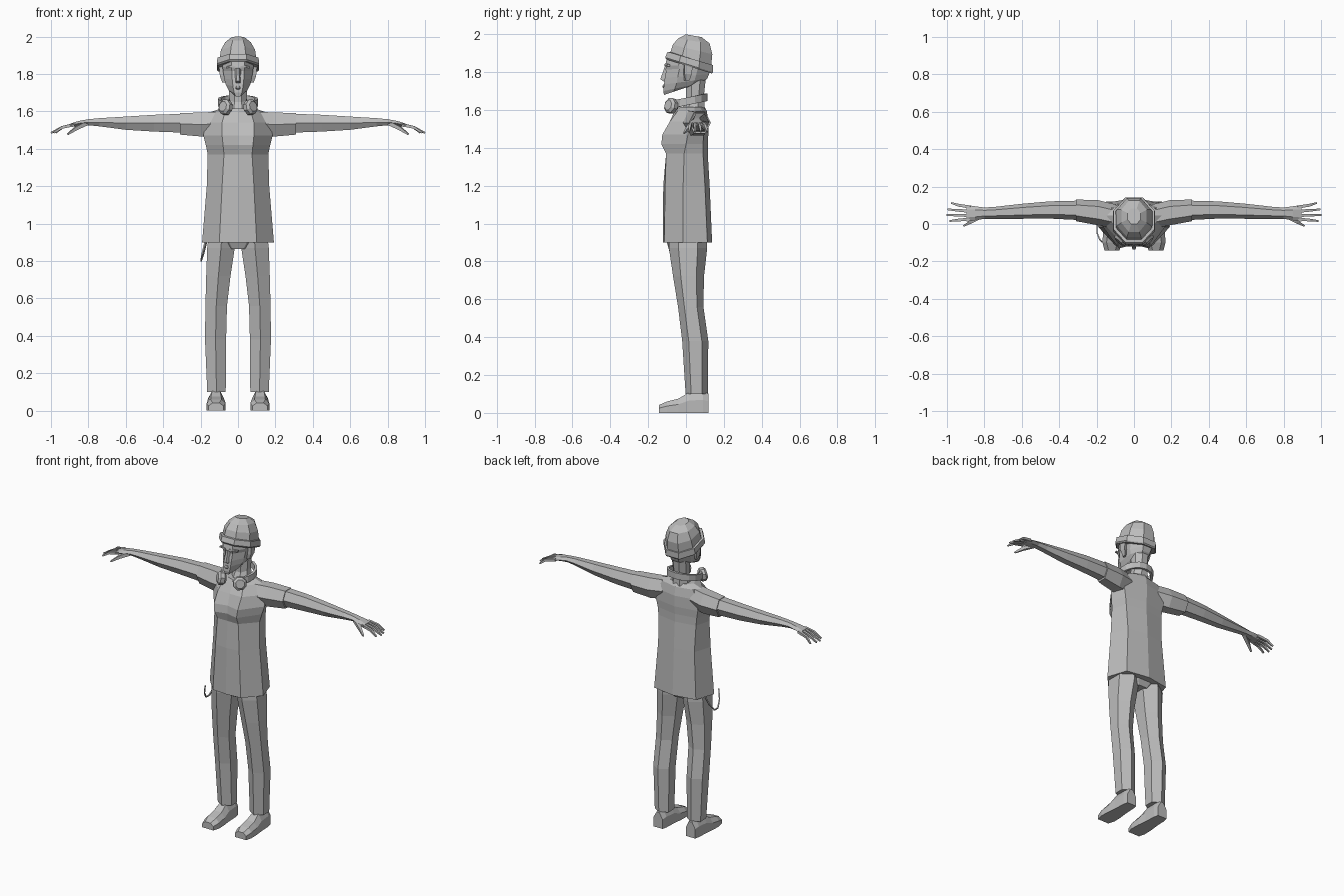
import bpy, bmesh, math
from mathutils import Vector

grey = bpy.data.materials.new("plain_grey")
grey.diffuse_color = (0.5, 0.5, 0.5, 1)


def loft(name, rings, closed=False, mirror=False):
    """Skin a list of equal-length point rings into a solid, optionally mirrored in x."""
    bm = bmesh.new()
    vs = [[bm.verts.new(p) for p in r] for r in rings]
    n = len(vs[0])
    pairs = list(zip(vs, vs[1:])) + ([(vs[-1], vs[0])] if closed else [])
    for a, b in pairs:
        for i in range(n):
            j = (i + 1) % n
            bm.faces.new((a[i], a[j], b[j], b[i]))
    if not closed:
        bm.faces.new(vs[0][::-1])
        bm.faces.new(vs[-1])
    if mirror:
        copy = bmesh.ops.duplicate(bm, geom=bm.verts[:] + bm.edges[:] + bm.faces[:])["geom"]
        for v in copy:
            if isinstance(v, bmesh.types.BMVert):
                v.co.x *= -1
    bmesh.ops.recalc_face_normals(bm, faces=bm.faces[:])
    me = bpy.data.meshes.new(name)
    bm.to_mesh(me)
    bm.free()
    me.materials.append(grey)
    ob = bpy.data.objects.new(name, me)
    bpy.context.collection.objects.link(ob)
    return ob


def ring(zf, zb, hw, yf, yb, n=8, cx=0.0, turn=0.5):
    """Flat-fronted polygon ring, tilted from zf at the front to zb at the back."""
    k = 1 / math.cos(math.pi / n) if turn else 1
    pts = []
    for i in range(n):
        a = 2 * math.pi * (i + turn) / n
        t = min(1, max(0, 0.5 - 0.5 * k * math.cos(a)))
        pts.append((cx + hw * k * math.sin(a), yf + (yb - yf) * t, zf + (zb - zf) * t))
    return pts


def half_ring(z, half):
    """Full ring from the x >= 0 half outline, front centre to back centre."""
    full = half + [(-x, y) for x, y in half[-2:0:-1]]
    return [(x, y, z) for x, y in full]


def tube(name, path, radii, n=4, closed=False, mirror=False):
    pts = [Vector(p) for p in path]
    rings = []
    for i, p in enumerate(pts):
        a = pts[i - 1] if i or closed else p
        b = pts[(i + 1) % len(pts)] if i < len(pts) - 1 or closed else p
        d = (b - a).normalized()
        u = d.cross(Vector((0, 0, 1)))
        u = u.normalized() if u.length > 0.01 else Vector((1, 0, 0))
        v = d.cross(u)
        rings.append([p + radii[i] * (u * math.cos(t) + v * math.sin(t))
                      for t in (2 * math.pi * (k + 0.5) / n for k in range(n))])
    return loft(name, rings, closed, mirror)


# Tunic: z, half width, front panel x, centre front y, panel y, side y, back x, back y
tunic = [(0.90, 0.192, 0.10, -0.122, -0.115, -0.015, 0.15, 0.138),
         (1.20, 0.167, 0.085, -0.12, -0.11, -0.015, 0.13, 0.125),
         (1.37, 0.162, 0.075, -0.105, -0.105, -0.01, 0.135, 0.115),
         (1.42, 0.172, 0.08, -0.11, -0.13, 0.00, 0.14, 0.115),
         (1.47, 0.185, 0.085, -0.105, -0.125, 0.01, 0.15, 0.118),
         (1.54, 0.175, 0.085, -0.085, -0.085, 0.02, 0.145, 0.118),
         (1.595, 0.15, 0.07, -0.06, -0.045, 0.045, 0.11, 0.11),
         (1.615, 0.09, 0.05, -0.05, -0.03, 0.045, 0.06, 0.10)]
loft("tunic", [half_ring(z, [(0, f0), (xf, f), (w, s), (xb, b - 0.025), (0, b)])
               for z, w, xf, f0, f, s, xb, b in tunic])


# Arms: x, y centre, z centre, y radius, z radius
def side_ring(x, yc, zc, ry, rz, n=6):
    return [(x, yc + ry * math.cos(2 * math.pi * k / n),
             zc + rz * 1.1 * math.sin(2 * math.pi * k / n)) for k in range(n)]


sleeve = [(0.10, 0.04, 1.535, 0.065, 0.065), (0.19, 0.06, 1.53, 0.067, 0.068),
          (0.31, 0.073, 1.533, 0.058, 0.06)]
forearm = [(0.29, 0.073, 1.537, 0.052, 0.053), (0.45, 0.075, 1.537, 0.046, 0.047),
           (0.60, 0.068, 1.537, 0.04, 0.037), (0.74, 0.06, 1.542, 0.032, 0.023),
           (0.80, 0.058, 1.542, 0.030, 0.017), (0.85, 0.057, 1.536, 0.038, 0.014),
           (0.895, 0.057, 1.526, 0.044, 0.010)]
loft("sleeves", [side_ring(*r) for r in sleeve], mirror=True)
loft("forearms_and_palms", [side_ring(*r) for r in forearm], mirror=True)

# Fingers: root y, tip y, tip x
for i, (y0, y1, x1) in enumerate([(0.09, 0.112, 0.975), (0.068, 0.078, 0.995),
                                  (0.046, 0.048, 1.0), (0.026, 0.016, 0.985)]):
    tube(f"finger_{i + 1}", [(0.875, y0, 1.529), (0.94, (y0 + y1) / 2, 1.515), (x1, y1, 1.486)],
         [0.012, 0.010, 0.006], mirror=True)
tube("thumb", [(0.81, 0.045, 1.537), (0.865, 0.015, 1.51), (0.91, -0.01, 1.478)],
     [0.016, 0.013, 0.006], mirror=True)

# Hips and trouser legs: z, inner x, outer x, front y, back y
loft("hips", [ring(0.865, 0.865, 0.07, -0.06, 0.08), ring(0.93, 0.93, 0.15, -0.09, 0.11)])
legs = [(0.10, 0.058, 0.172, -0.002, 0.115), (0.38, 0.055, 0.185, -0.02, 0.118),
        (0.56, 0.05, 0.183, -0.042, 0.092), (0.72, 0.03, 0.18, -0.068, 0.095),
        (0.87, 0.006, 0.176, -0.09, 0.112), (0.95, 0.006, 0.165, -0.09, 0.11)]
loft("trouser_legs", [ring(z, z, (o - i) / 2, f, b, 6, (o + i) / 2, 0)
                      for z, i, o, f, b in legs], mirror=True)

# Shoes: y, inner x, outer x, height
shoes = [(-0.142, 0.078, 0.158, 0.042), (-0.10, 0.066, 0.168, 0.060), (-0.04, 0.068, 0.166, 0.075),
         (0.015, 0.075, 0.160, 0.108), (0.09, 0.078, 0.156, 0.115), (0.12, 0.085, 0.150, 0.10)]
loft("shoes", [[(i, y, 0), (o, y, 0), (o, y, h * 0.6), (o - 0.022, y, h), (i + 0.022, y, h),
                (i, y, h * 0.6)] for y, i, o, h in shoes], mirror=True)

# Neck and head
loft("neck", [ring(1.58, 1.60, 0.06, -0.035, 0.10), ring(1.65, 1.68, 0.046, 0.0, 0.095),
              ring(1.73, 1.77, 0.05, 0.0, 0.105)])
loft("head", [ring(*r) for r in [(1.68, 1.735, 0.032, -0.116, 0.05), (1.70, 1.745, 0.05, -0.12, 0.09),
                                 (1.735, 1.765, 0.066, -0.116, 0.112), (1.77, 1.79, 0.074, -0.112, 0.122),
                                 (1.815, 1.82, 0.08, -0.103, 0.13), (1.835, 1.84, 0.083, -0.11, 0.132),
                                 (1.90, 1.88, 0.083, -0.095, 0.128)]])
loft("nose", [[(-0.016, -0.105, z), (0.016, -0.105, z), (w, y, z), (-w, y, z)]
              for z, w, y in [(1.752, 0.010, -0.118), (1.762, 0.008, -0.136), (1.83, 0.005, -0.112)]])
loft("lips", [[(-w, -0.10, z), (w, -0.10, z), (w * 0.4, y, z), (-w * 0.4, y, z)]
              for z, w, y in [(1.716, 0.014, -0.119), (1.724, 0.024, -0.126), (1.736, 0.014, -0.12)]])
loft("brows", [[(x, -0.10, z), (x, y, z), (x, y, z + 0.01), (x, -0.10, z + 0.01)]
               for x, y, z in [(0.014, -0.114, 1.833), (0.04, -0.108, 1.836), (0.062, -0.085, 1.83)]],
     mirror=True)
loft("ears", [[(0.07, y0, z), (0.07, y1, z), (x, y1 + 0.008, z), (x, y0 + 0.008, z)]
              for z, x, y0, y1 in [(1.755, 0.084, -0.01, 0.01), (1.79, 0.097, -0.015, 0.022),
                                   (1.845, 0.102, -0.015, 0.03)]], mirror=True)

# Knitted cap: turned-up cuff, then faceted crown
loft("cap_cuff", [ring(*r) for r in [(1.868, 1.793, 0.108, -0.104, 0.137), (1.878, 1.80, 0.113, -0.110, 0.142),
                                     (1.908, 1.838, 0.110, -0.098, 0.142), (1.908, 1.838, 0.098, -0.085, 0.13)]])
loft("cap_crown", [ring(*r) for r in [(1.89, 1.82, 0.100, -0.088, 0.132), (1.945, 1.895, 0.091, -0.07, 0.139),
                                      (1.978, 1.952, 0.068, -0.042, 0.125), (2.0, 1.985, 0.036, 0.0, 0.083)]])

# Headphones resting on the collar: band behind the neck, cups in front
band = []
for k in range(13):
    a = math.radians(-52 + 284 * k / 12)
    x, y = math.cos(a), math.sin(a)
    z = 1.648 + 0.02 * y
    band.append([(r * x, 0.015 + r * 0.92 * y, z + h)
                 for r, h in [(0.092, -0.02), (0.108, -0.02), (0.108, 0.02), (0.092, 0.02)]])
loft("headphone_band", band)
axis = Vector((0.65, -0.7, 0.2)).normalized()
u = axis.cross(Vector((0, 0, 1))).normalized()
v = axis.cross(u)
cup = []
for d, r in [(-0.026, 0.028), (-0.012, 0.042), (0.012, 0.042), (0.024, 0.028)]:
    c = Vector((0.066, -0.078, 1.622)) + axis * d
    cup.append([c + r * (u * math.cos(t) + v * math.sin(t))
                for t in (math.pi * (k + 0.5) / 4 for k in range(8))])
loft("headphone_cups", cup, mirror=True)

# Chain loop hanging at the hip
tube("hip_chain", [(-0.17, -0.095, 0.90), (-0.185, -0.08, 0.84), (-0.198, -0.045, 0.80),
                   (-0.198, -0.01, 0.80), (-0.188, 0.03, 0.85), (-0.175, 0.05, 0.90)], [0.005] * 6)
